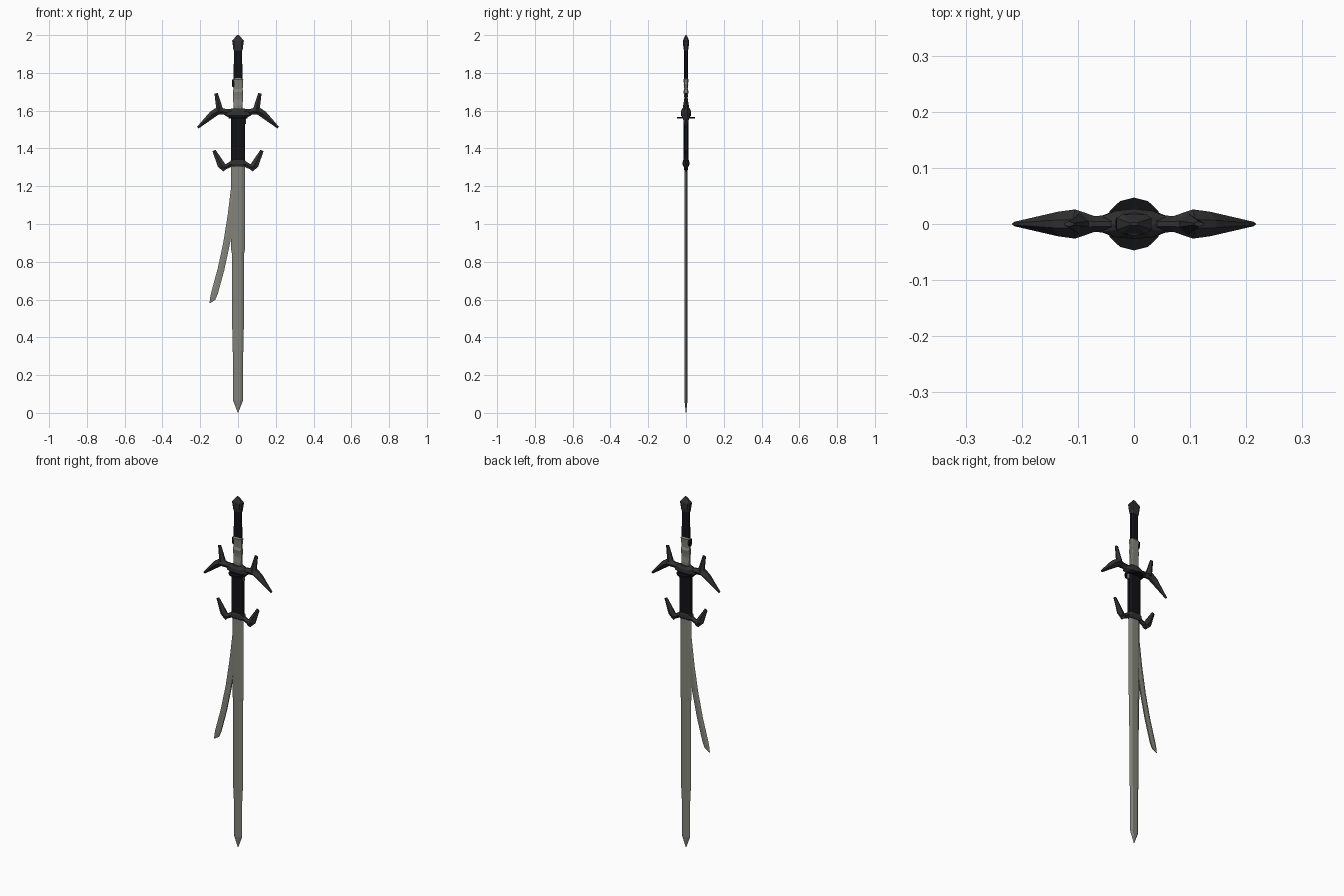
import bpy, bmesh, math
from mathutils import Vector


def material(name, r, g, b):
    m = bpy.data.materials.new(name)
    m.diffuse_color = (r, g, b, 1)
    return m


STEEL = material("steel", 0.23, 0.23, 0.20)
IRON = material("dark_iron", 0.03, 0.03, 0.03)
WRAP = material("black_wrap", 0.006, 0.006, 0.008)

# Unit cross-sections: (across, depth)
BLADE = [(-1, 0), (-.5, -1), (.5, -1), (1, 0), (.5, 1), (-.5, 1)]
BOX = [(-1, -.6), (-.7, -1), (.7, -1), (1, -.6), (1, .6), (.7, 1), (-.7, 1), (-1, .6)]
KNIFE = [(-1, -.7), (.2, -1), (1, 0), (.2, 1), (-1, .7)]
DIAMOND = [(-1, -.3), (0, -1), (1, -.3), (1, .3), (0, 1), (-1, .3)]
ROUND = [(math.cos(i * math.tau / 12), math.sin(i * math.tau / 12)) for i in range(12)]


def loft(name, stations, section, mat, side=1):
    """Stations are x, z, half width, half depth along a path in the xz plane."""
    bm = bmesh.new()
    pts = [Vector((side * s[0], 0, s[1])) for s in stations]
    rings = []
    for i, (p, s) in enumerate(zip(pts, stations)):
        t = (pts[min(i + 1, len(pts) - 1)] - pts[max(i - 1, 0)]).normalized()
        across = Vector((-t.z, 0, t.x))
        rings.append([bm.verts.new(p + across * a * s[2] + Vector((0, d * s[3], 0)))
                      for a, d in section])
    n = len(section)
    for r0, r1 in zip(rings, rings[1:]):
        for i in range(n):
            bm.faces.new((r0[i], r0[(i + 1) % n], r1[(i + 1) % n], r1[i]))
    bm.faces.new(rings[0])
    bm.faces.new(rings[-1])
    bmesh.ops.recalc_face_normals(bm, faces=bm.faces)
    me = bpy.data.meshes.new(name)
    bm.to_mesh(me)
    bm.free()
    me.materials.append(mat)
    ob = bpy.data.objects.new(name, me)
    bpy.context.collection.objects.link(ob)
    return ob


def upright(name, rows, section, mat, x=0):
    return loft(name, [(x, *r) for r in rows], section, mat)


# Long straight blade with two small steps in its width
upright("main_blade", [(0, .001, .001), (.065, .026, .008), (.32, .027, .008),
                       (.33, .030, .008), (.84, .032, .009), (.86, .036, .009),
                       (1.34, .036, .009)], BLADE, STEEL)

# Curved side blade, edge to the right going down
loft("curved_blade", [(-.010, 1.33, .018, .005), (-.018, 1.2, .018, .005),
                      (-.036, 1.05, .018, .005), (-.060, .9, .018, .005),
                      (-.090, .76, .018, .005), (-.124, .635, .018, .005),
                      (-.134, .605, .015, .004), (-.149, .582, .002, .001)],
     [(-a, d) for a, d in KNIFE], STEEL)

# Wrapped lower sleeve and its collar
upright("lower_sleeve", [(1.32, .036, .013), (1.565, .036, .013)], BOX, WRAP)
upright("lower_collar", [(1.305, .036, .013), (1.315, .042, .018),
                         (1.335, .040, .017), (1.342, .034, .012)], BOX, IRON)

# Round plate under the guard, and oval guard body
upright("guard_plate", [(1.558, .050, .047), (1.566, .050, .047)], ROUND, WRAP)
upright("guard_body", [(1.565, .050, .020), (1.575, .070, .027),
                       (1.595, .066, .027), (1.612, .034, .020)], ROUND, IRON)

# Mirrored wings and prongs
for side, label in ((-1, "left"), (1, "right")):
    loft(label + "_guard_arm", [(.02, 1.588, .018, .018), (.07, 1.594, .016, .014),
                                (.105, 1.600, .020, .026), (.135, 1.580, .019, .022),
                                (.213, 1.510, .006, .004)], DIAMOND, IRON, side)
    loft(label + "_guard_prong", [(.095, 1.59, .020, .022), (.100, 1.62, .016, .016),
                                  (.116, 1.692, .009, .005)], DIAMOND, IRON, side)
    loft(label + "_lower_arm", [(.03, 1.322, .014, .014), (.058, 1.306, .013, .010),
                                (.086, 1.297, .014, .012)], DIAMOND, IRON, side)
    loft(label + "_lower_prong", [(.066, 1.288, .016, .010), (.090, 1.315, .020, .014),
                                  (.127, 1.389, .009, .004)], DIAMOND, IRON, side)

# Steel hilt section with beads between guard and grip
upright("hilt_shaft", [(1.60, .022, .009), (1.63, .024, .011), (1.66, .026, .008),
                       (1.68, .026, .010), (1.70, .026, .014), (1.715, .025, .009),
                       (1.75, .026, .012), (1.765, .028, .014), (1.772, .022, .010)],
        BOX, STEEL)
upright("hilt_catch", [(1.725, .006, .008), (1.74, .009, .012), (1.765, .008, .010)],
        BOX, WRAP, -.024)
upright("right_catch", [(1.53, .006, .007), (1.545, .006, .007), (1.565, .006, .007)],
        BOX, STEEL, .036)

# Upper grip and faceted pommel
upright("upper_grip", [(1.765, .023, .010), (1.93, .022, .010)], BOX, WRAP)
upright("pommel", [(1.918, .024, .011), (1.935, .026, .014), (1.97, .031, .017),
                   (2.0, .006, .003)], BOX, IRON)
